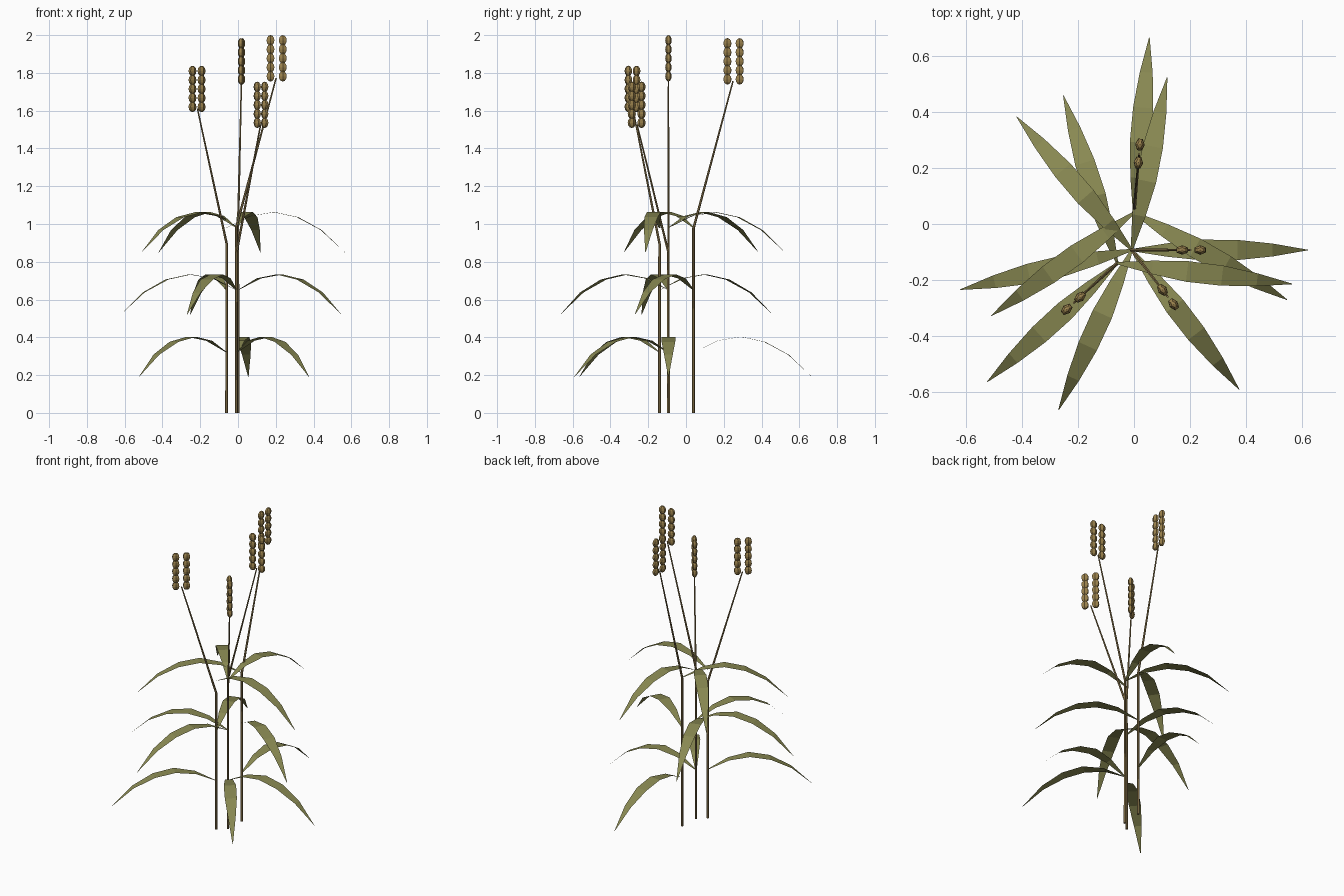
import bpy, bmesh, math
from mathutils import Matrix, Vector

cube = bpy.data.objects.get("Cube")
if cube:
    bpy.data.objects.remove(cube, do_unlink=True)


def make_material(name, rgb):
    mat = bpy.data.materials.new(name)
    mat.use_nodes = True
    mat.diffuse_color = (*rgb, 1)
    mat.node_tree.nodes["Principled BSDF"].inputs["Base Color"].default_value = (*rgb, 1)
    return mat


LEAF = make_material("leaf green", (0.25, 0.25, 0.085))
STEM = make_material("stem tan", (0.27, 0.19, 0.075))
SEED = make_material("seed gold", (0.33, 0.225, 0.075))


def add_object(name, bm, mat, place):
    mesh = bpy.data.meshes.new(name)
    bm.to_mesh(mesh)
    bm.free()
    mesh.materials.append(mat)
    obj = bpy.data.objects.new(name, mesh)
    obj.matrix_world = place
    bpy.context.collection.objects.link(obj)
    return obj


# Stalk: upright tube that bends outward along +x, thinner above the bend
def build_stalk(head_base):
    bm = bmesh.new()
    path = [(0, 0, 0.008), (0, head_base * 0.5625, 0.007), (0.21, head_base + 0.02, 0.004)]
    sides = 6
    rings = []
    for x, z, radius in path:
        angles = [math.tau * i / sides for i in range(sides)]
        rings.append([bm.verts.new((x + radius * math.cos(a), radius * math.sin(a), z))
                      for a in angles])
    for low, high in zip(rings, rings[1:]):
        for i in range(sides):
            j = (i + 1) % sides
            bm.faces.new((low[i], low[j], high[j], high[i]))
    bm.faces.new(rings[0][::-1])
    bm.faces.new(rings[-1])
    return bm


# Leaf: a single arching blade along +x, described by height and half width
def build_leaf():
    bm = bmesh.new()
    profile = [(0, 0.004), (0.062, 0.024), (0.083, 0.037),
               (0.056, 0.036), (-0.012, 0.023), (-0.13, 0.001)]
    rows = []
    for i, (z, half) in enumerate(profile):
        x = 0.126 * i
        rows.append([bm.verts.new((x, side * half, z)) for side in (-1, 1)])
    for a, b in zip(rows, rows[1:]):
        bm.faces.new((a[0], b[0], b[1], a[1]))
    return bm


# Seed head: two columns of five faceted grains
def build_head(head_base):
    bm = bmesh.new()
    for x in (0.18, 0.245):
        for i in range(5):
            center = Vector((x, 0, head_base + 0.028 + 0.0475 * i))
            shape = Matrix.Translation(center) @ Matrix.Diagonal((0.024, 0.017, 0.028, 1))
            bmesh.ops.create_uvsphere(bm, u_segments=6, v_segments=6, radius=1, matrix=shape)
    return bm


# Each plant: name, x, y, turn in degrees, height of the seed head's base
plants = [("right", -0.06, -0.14, 222.4, 1.592),
          ("centre", -0.008, -0.093, 0, 1.754),
          ("front", -0.008, -0.093, -52.4, 1.508),
          ("back", 0.0, 0.04, 85, 1.738)]

for name, x, y, turn, head_base in plants:
    spot = Matrix.Translation((x, y, 0))
    facing = spot @ Matrix.Rotation(math.radians(turn), 4, 'Z')
    add_object(name + "_stalk", build_stalk(head_base), STEM, facing)
    add_object(name + "_seed_head", build_head(head_base), SEED, facing)
    # Three leaves spiral up the stalk
    for tier in range(3):
        place = facing @ Matrix.Rotation(-2 * tier, 4, 'Z') @ Matrix.Translation((0, 0, 0.32 + 0.33 * tier))
        add_object(f"{name}_leaf_{tier + 1}", build_leaf(), LEAF, place)
